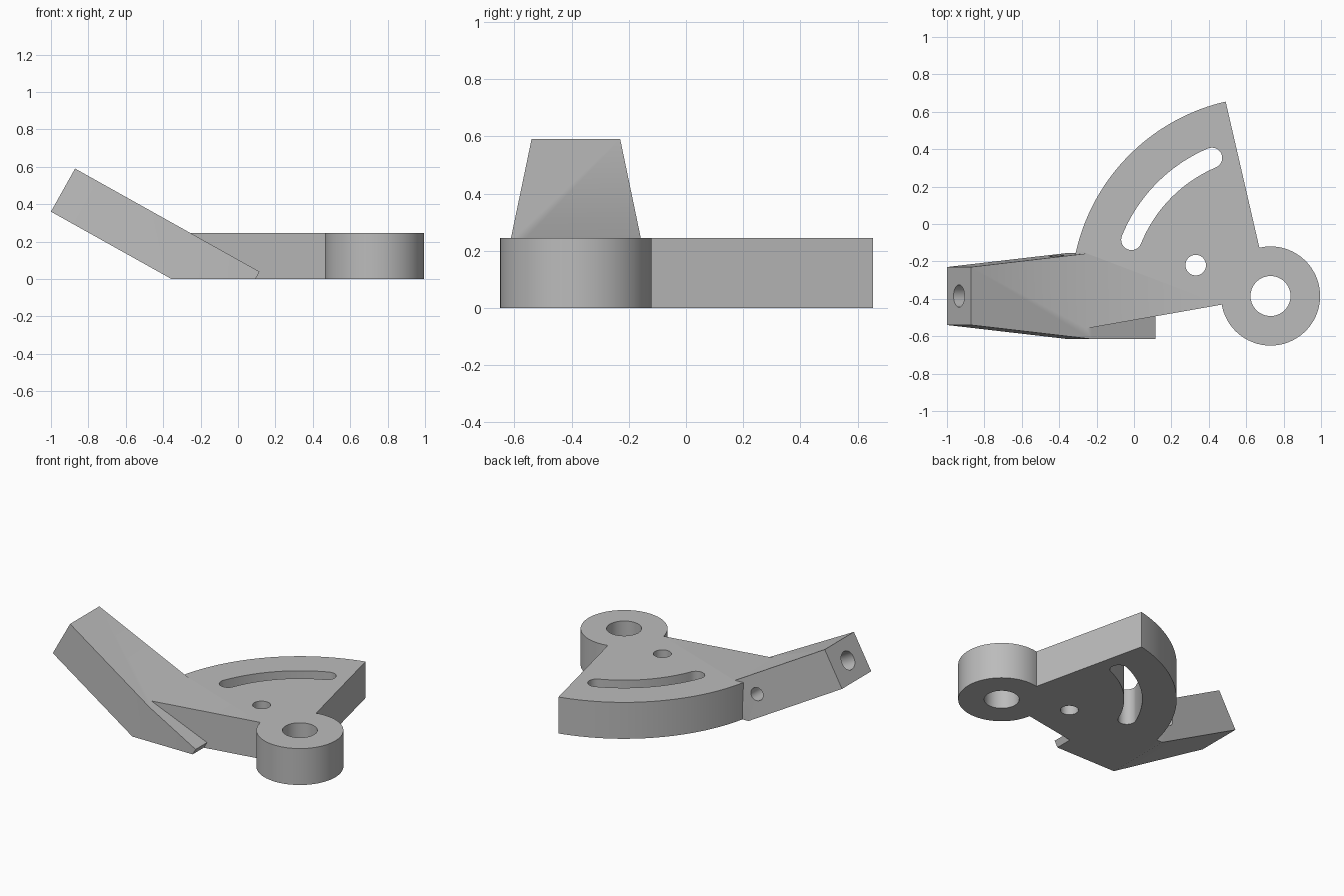
import bpy, bmesh
from math import sin, cos, radians
from mathutils import Vector, Matrix

cube = bpy.data.objects.get("Cube")
if cube:
    bpy.data.objects.remove(cube, do_unlink=True)

GREY = (0.5, 0.5, 0.5, 1)
mat = bpy.data.materials.new("plain grey")
mat.use_nodes = True
mat.diffuse_color = GREY
mat.node_tree.nodes["Principled BSDF"].inputs["Base Color"].default_value = GREY

PIVOT = Vector((0.73, -0.385))
THICK = 0.245


def finish(name, bm):
    bmesh.ops.recalc_face_normals(bm, faces=bm.faces)
    mesh = bpy.data.meshes.new(name)
    bm.to_mesh(mesh)
    bm.free()
    mesh.materials.append(mat)
    ob = bpy.data.objects.new(name, mesh)
    bpy.context.collection.objects.link(ob)
    return ob


def arc(centre, r, a0, a1, n):
    """Points on an arc, angles in degrees."""
    angles = [radians(a0 + (a1 - a0) * i / n) for i in range(n + 1)]
    return [centre + Vector((cos(a), sin(a))) * r for a in angles]


def prism(name, outline, z0, z1):
    bm = bmesh.new()
    face = bm.faces.new([bm.verts.new((p.x, p.y, z0)) for p in outline])
    new = bmesh.ops.extrude_face_region(bm, geom=[face])["geom"]
    verts = [v for v in new if isinstance(v, bmesh.types.BMVert)]
    bmesh.ops.translate(bm, verts=verts, vec=(0, 0, z1 - z0))
    return finish(name, bm)


def rod(name, start, direction, r, length):
    """Cylinder running from start along direction."""
    bm = bmesh.new()
    d = Vector(direction).normalized()
    m = Matrix.Translation(Vector(start) + d * length / 2) @ d.to_track_quat('Z', 'Y').to_matrix().to_4x4()
    bmesh.ops.create_cone(bm, cap_ends=True, segments=40, radius1=r, radius2=r, depth=length, matrix=m)
    return finish(name, bm)


def combine(ob, other, operation):
    mod = ob.modifiers.new(operation, 'BOOLEAN')
    mod.operation, mod.object, mod.solver = operation, other, 'EXACT'
    bpy.ops.object.select_all(action='DESELECT')
    bpy.context.view_layer.objects.active = ob
    ob.select_set(True)
    bpy.ops.object.modifier_apply(modifier=mod.name)
    bpy.data.objects.remove(other, do_unlink=True)


# Sector plate with the round pivot boss in one outline
bracket = prism("sector_bracket",
                arc(PIVOT, 1.067, 190, 103, 48) + arc(PIVOT, 0.265, 103, -170, 72),
                0, THICK)

# Tapered sloping arm, trimmed flat at the base
tilt = radians(29.2)
axis = Vector((cos(tilt), 0, -sin(tilt)))
normal = Vector((sin(tilt), 0, cos(tilt)))
tip = Vector((-1, -0.385, 0.36))
DEPTH = 0.264
bm = bmesh.new()
rings = []
for s, half in ((0, 0.155), (0.738, 0.23), (1.13, 0.23)):
    base = tip + axis * s
    rings.append([bm.verts.new(base + normal * h + Vector((0, y, 0)))
                  for h, y in ((0, -half), (0, half), (DEPTH, half), (DEPTH, -half))])
for a, b in zip(rings, rings[1:]):
    for i in range(4):
        j = (i + 1) % 4
        bm.faces.new((a[i], a[j], b[j], b[i]))
bm.faces.new(rings[0])
bm.faces.new(rings[-1])
cut = bmesh.ops.bisect_plane(bm, geom=bm.verts[:] + bm.edges[:] + bm.faces[:],
                             plane_co=(0, 0, 0), plane_no=(0, 0, -1), clear_outer=True)
bmesh.ops.holes_fill(bm, edges=[e for e in bm.edges if e.is_boundary])
arm = finish("sloping_arm", bm)
combine(bracket, arm, 'UNION')

# Curved slot with rounded ends
R, W, A0, A1 = 0.802, 0.055, 158, 113
ends = [PIVOT + Vector((cos(radians(a)), sin(radians(a)))) * R for a in (A0, A1)]
slot = (arc(PIVOT, R + W, A0, A1, 32) + arc(ends[1], W, A1, A1 - 180, 16)[1:-1]
        + arc(PIVOT, R - W, A1, A0, 32) + arc(ends[0], W, A0 + 180, A0, 16)[1:-1])
combine(bracket, prism("slot_cutter", slot, -0.1, 0.5), 'DIFFERENCE')

# Pivot hole and small plate hole
for x, y, r in ((PIVOT.x, PIVOT.y, 0.107), (0.33, -0.22, 0.055)):
    combine(bracket, rod("hole_cutter", (x, y, -0.1), (0, 0, 1), r, 0.6), 'DIFFERENCE')

# Bore down the arm and the side hole that meets it
centre = tip + normal * DEPTH / 2
combine(bracket, rod("bore_cutter", centre - axis * 0.1, axis, 0.06, 0.75), 'DIFFERENCE')
combine(bracket, rod("side_cutter", (-0.41, 0, 0.19), (0, -1, 0), 0.043, 0.385), 'DIFFERENCE')

bpy.context.view_layer.objects.active = bracket
bracket.select_set(True)
bpy.ops.object.shade_smooth_by_angle(angle=radians(30))
